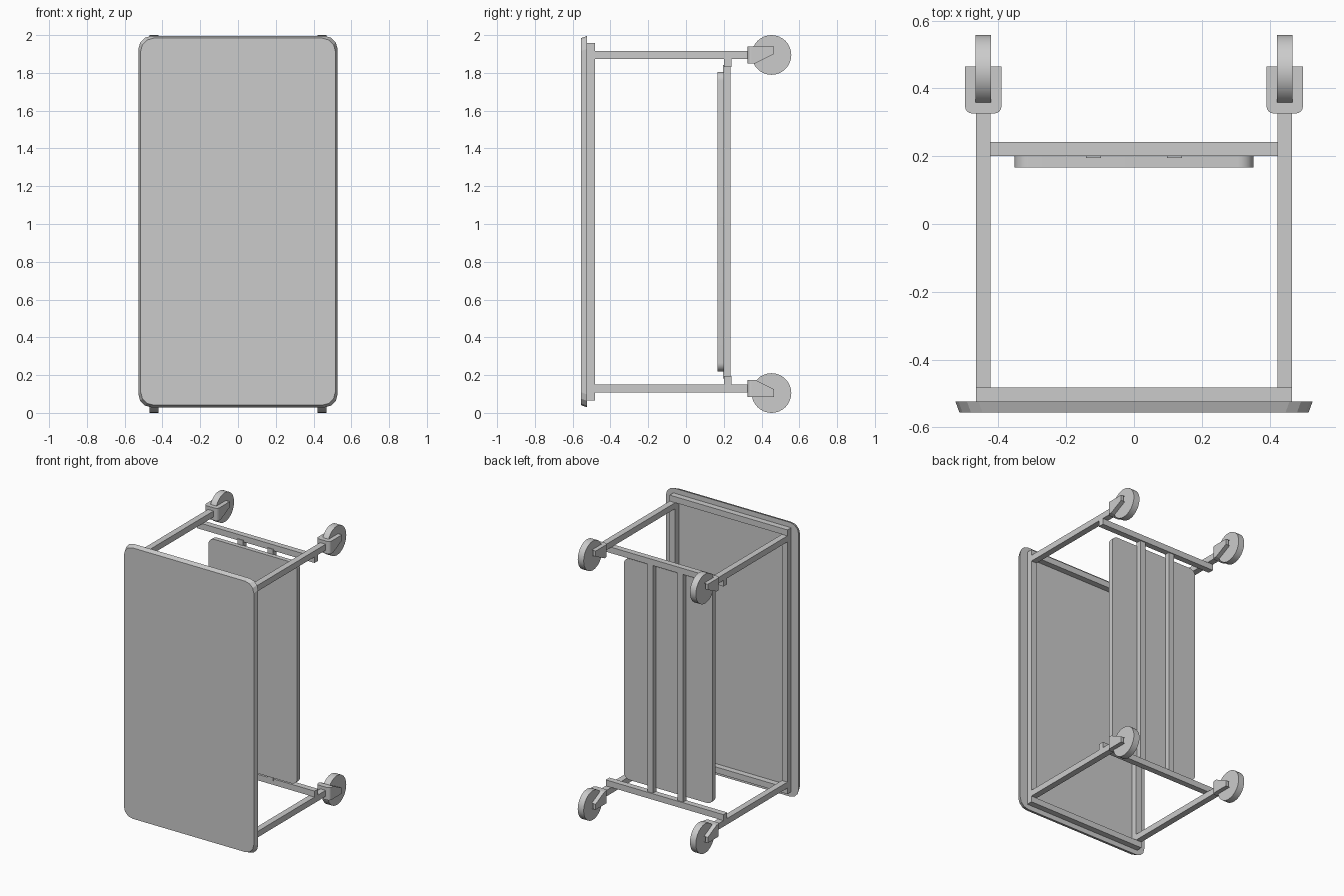
import bpy, bmesh, math
from mathutils import Vector

if "Cube" in bpy.data.objects:
    bpy.data.objects.remove(bpy.data.objects["Cube"])

ZC = 1.0125   # mid height of the frame
BAR = 0.022   # half thickness of the square tube


def finish(name, bm, smooth=False):
    bmesh.ops.recalc_face_normals(bm, faces=bm.faces)
    mesh = bpy.data.meshes.new(name)
    bm.to_mesh(mesh)
    bm.free()
    ob = bpy.data.objects.new(name, mesh)
    bpy.context.collection.objects.link(ob)
    if smooth:
        bpy.ops.object.select_all(action='DESELECT')
        ob.select_set(True)
        bpy.context.view_layer.objects.active = ob
        bpy.ops.object.shade_smooth_by_angle(angle=math.radians(35))
    return ob


def box(name, x, y, z):
    bm = bmesh.new()
    bmesh.ops.create_cube(bm, size=1)
    for v in bm.verts:
        for i, (a, b) in enumerate((x, y, z)):
            v.co[i] = a if v.co[i] < 0 else b
    return finish(name, bm)


def rounded_rect(hx, hz, r, seg):
    pts = []
    for k, (sx, sz) in enumerate(((1, 1), (-1, 1), (-1, -1), (1, -1))):
        for i in range(seg + 1):
            a = math.pi / 2 * (k + i / seg)
            pts.append((sx * (hx - r) + r * math.cos(a), sz * (hz - r) + r * math.sin(a)))
    return pts


def loft(name, rings, smooth=False):
    """Closed solid through rings of equal point count."""
    bm = bmesh.new()
    loops = [[bm.verts.new(p) for p in ring] for ring in rings]
    n = len(loops[0])
    for a, b in zip(loops, loops[1:]):
        for i in range(n):
            j = (i + 1) % n
            bm.faces.new((a[i], a[j], b[j], b[i]))
    bm.faces.new(loops[0])
    bm.faces.new(loops[-1])
    return finish(name, bm, smooth)


def slab(name, layers, zc, r, seg, smooth=False):
    return loft(name, [[(x, y, zc + z) for x, z in rounded_rect(hx, hz, r, seg)]
                       for y, hx, hz in layers], smooth)


# Table top: rounded corners, edge tapering towards the outer face
slab("table_top", [(-0.557, 0.515, 0.971), (-0.524, 0.527, 0.983)], ZC, 0.068, 3)

# Lower shelf panel
slab("shelf_panel", [(0.167, 0.352, 0.793), (0.2, 0.352, 0.793)], ZC, 0.045, 6, True)

# Two shelf rails
for side, sx in (("left", -1), ("right", 1)):
    box(f"shelf_rail_{side}", (sx * 0.12 - BAR, sx * 0.12 + BAR),
        (0.195, 0.235), (ZC - 0.83, ZC + 0.83))

# Long rails under the table top
for side, sx in (("left", -1), ("right", 1)):
    c = sx * 0.445
    box(f"long_rail_{side}", (c - BAR, c + BAR), (-0.524, -0.482), (ZC - 0.861, ZC + 0.861))


def caster_fork(name, cx, zc, s):
    """U-shaped bracket: rounded U profile, arms narrowing on the inner side."""
    o, t, y0, y1 = 0.054, 0.02, 0.326, 0.465
    outer = [(-o, y1)]
    inner = [(-o + t, y1), (-o + t, y0 + t)]
    r = 0.022
    for i in range(5):
        a = math.pi + math.pi / 2 * i / 4
        outer.append((-o + r + r * math.cos(a), y0 + r + r * math.sin(a)))
    outer += [(-x, y) for x, y in reversed(outer)]
    inner += [(-x, y) for x, y in reversed(inner)]
    prof = outer + inner[::-1]

    def inner_edge(y):
        return 0.045 - 0.05 * max(0, (y - 0.365) / 0.1)
    # split the arms where the taper begins
    pts = []
    for p, q in zip(prof, prof[1:] + prof[:1]):
        pts.append(p)
        if abs(p[0] - q[0]) < 1e-6 and (p[1] - 0.365) * (q[1] - 0.365) < 0:
            pts.append((p[0], 0.365))
    rings = [[(cx + x, y, zc + s * 0.045) for x, y in pts],
             [(cx + x, y, zc - s * inner_edge(y)) for x, y in pts]]
    bm = bmesh.new()
    a, b = [[bm.verts.new(p) for p in ring] for ring in rings]
    n = len(pts)
    for i in range(n):
        j = (i + 1) % n
        bm.faces.new((a[i], a[j], b[j], b[i]))
    caps = [bm.faces.new(a), bm.faces.new(b)]
    bmesh.ops.triangulate(bm, faces=caps)
    finish(name, bm)


def wheel(name, cx, z):
    rings = []
    for x in (-0.0235, 0.0235):
        rings.append([(cx + x, 0.4525 + 0.105 * math.cos(a), z + 0.105 * math.sin(a))
                      for a in (2 * math.pi * i / 32 for i in range(32))])
    loft(name, rings, True)


# Both ends: cross bars, legs and casters
for end, s, wz in (("top", 1, 1.895), ("bottom", -1, 0.105)):
    def span(a, b):
        return tuple(sorted((ZC + s * a, ZC + s * b)))
    box(f"end_bar_{end}", (-0.467, 0.467), (-0.524, -0.482), span(0.904, 0.947))
    box(f"shelf_cross_bar_{end}", (-0.467, 0.467), (0.2, 0.242), span(0.818, 0.861))
    for side, sx in (("left", -1), ("right", 1)):
        c = sx * 0.445
        box(f"leg_{end}_{side}", (c - BAR, c + BAR), (-0.524, 0.33), span(0.861, 0.904))
        caster_fork(f"caster_fork_{end}_{side}", c, ZC + s * 0.8825, s)
        wheel(f"caster_wheel_{end}_{side}", c, wz)
